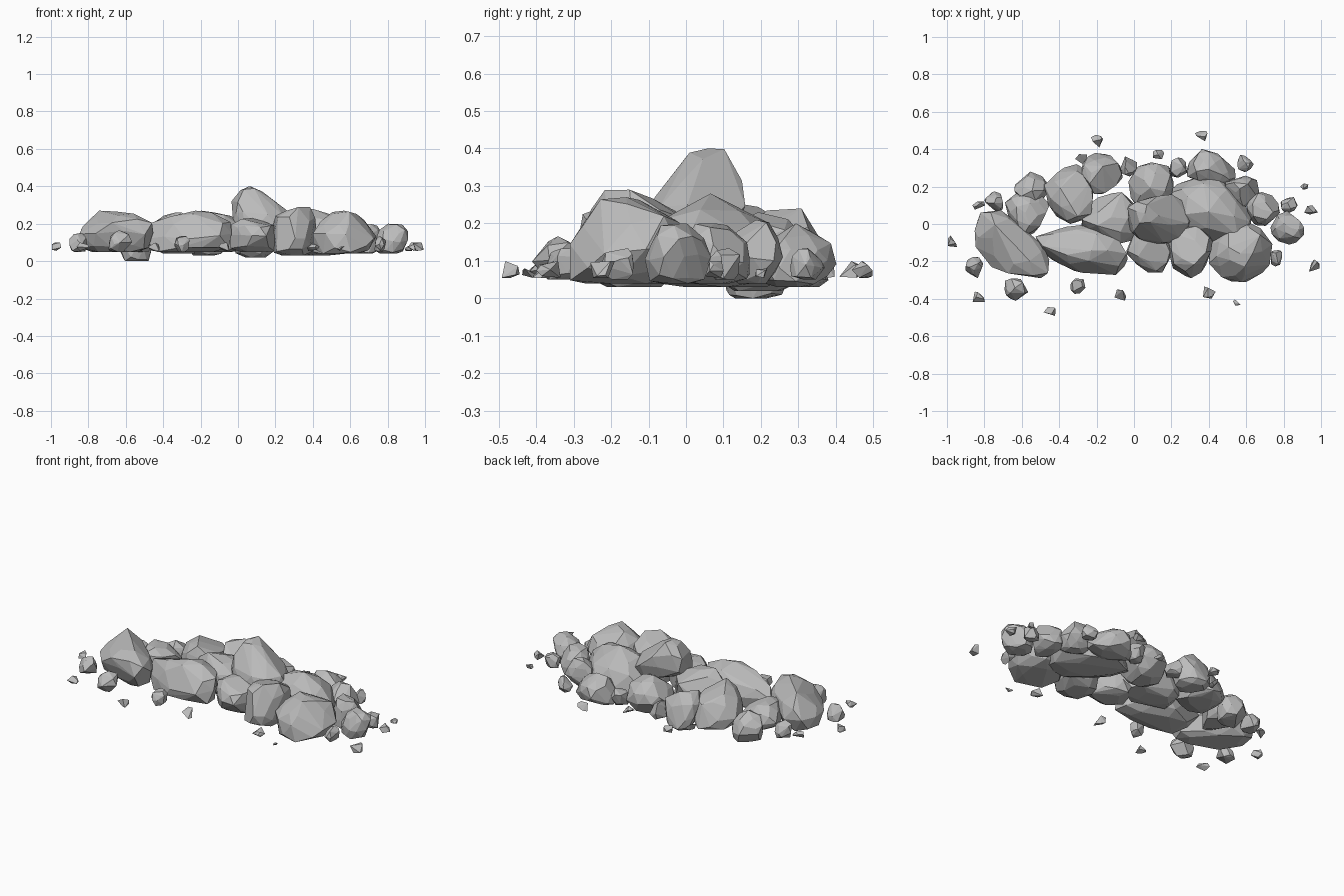
import bpy, bmesh, math, random
from mathutils import Vector, Matrix

random.seed(7)

default_cube = bpy.data.objects.get("Cube")
if default_cube:
    bpy.data.objects.remove(default_cube, do_unlink=True)

# One plain stone material
stone = bpy.data.materials.new("grey stone")
stone.use_nodes = True
stone_colour = (.5, .5, .5, 1)
stone.diffuse_color = stone_colour
shader = stone.node_tree.nodes["Principled BSDF"]
shader.inputs["Base Color"].default_value = stone_colour
shader.inputs["Roughness"].default_value = .9


def random_direction():
    return Vector([random.gauss(0, 1) for _ in range(3)]).normalized()


def chipped_points(chips):
    """Points of a rough ball with flat chips pressed into it."""
    ball = bmesh.new()
    bmesh.ops.create_icosphere(ball, subdivisions=2, radius=1)
    points = [v.co + random_direction() * .09 for v in ball.verts]
    ball.free()
    for _ in range(chips):
        normal = random_direction()
        depth = random.uniform(.68, .88)
        points = [p - normal * max(0, p.dot(normal) - depth) for p in points]
    # Flattened underside
    return [Vector((p.x, p.y, max(p.z, -.6))) for p in points]


def rock(name, x, y, half_length, half_width, low, high, yaw=0,
         corners=None, taper=0, lean=(0, 0)):
    """A faceted stone filling the given box, turned by yaw degrees."""
    points = chipped_points(chips=12)
    if corners:
        points = random.sample(points, corners)
    for p in points:
        p.xy *= 1 - taper * p.z
        p.xy += Vector(lean) * p.z
    # Fit the stone to its box
    lower = [min(p[i] for p in points) for i in range(3)]
    upper = [max(p[i] for p in points) for i in range(3)]
    halves = (half_length, half_width, (high - low) / 2)
    turn = Matrix.Rotation(math.radians(yaw), 3, 'Z')
    centre = Vector((x, y, (low + high) / 2))
    bm = bmesh.new()
    for p in points:
        fitted = Vector([((p[i] - lower[i]) / (upper[i] - lower[i]) * 2 - 1)
                         * halves[i] for i in range(3)])
        bm.verts.new(turn @ fitted + centre)
    hull = bmesh.ops.convex_hull(bm, input=bm.verts)
    spare = {g for g in hull["geom_interior"] + hull["geom_unused"]
             if isinstance(g, bmesh.types.BMVert)}
    bmesh.ops.delete(bm, geom=list(spare), context='VERTS')
    # Merge nearly flat neighbours into broad facets
    bmesh.ops.dissolve_limit(bm, angle_limit=math.radians(6),
                             verts=bm.verts, edges=bm.edges)
    bmesh.ops.recalc_face_normals(bm, faces=bm.faces)
    mesh = bpy.data.meshes.new(name)
    bm.to_mesh(mesh)
    bm.free()
    mesh.materials.append(stone)
    bpy.context.collection.objects.link(bpy.data.objects.new(name, mesh))


# Boulders along the front
rock("front_right_end_boulder", -.66, -.13, .24, .14, .05, .27, yaw=-34)
rock("front_long_boulder", -.28, -.13, .25, .13, .05, .27, yaw=-4)
rock("front_middle_boulder", .08, -.13, .12, .13, .05, .23)
rock("front_narrow_boulder", .3, -.15, .12, .14, .03, .29)
rock("front_left_boulder", .57, -.14, .17, .17, .04, .27)
rock("left_end_boulder", .82, -.02, .09, .09, .04, .2, lean=(.3, 0))

# Boulders in the core of the heap
rock("core_middle_boulder", -.1, .03, .18, .14, .05, .27)
rock("core_left_boulder", .4, .08, .24, .18, .03, .28, yaw=-15)
rock("top_boulder", .14, .02, .17, .13, .16, .4, yaw=10,
     taper=.3, lean=(-.25, .35))

# Boulders along the back
rock("right_side_boulder", -.57, .05, .12, .12, .05, .2)
rock("back_right_boulder", -.55, .19, .09, .09, 0, .18, taper=-.3)
rock("back_tall_boulder", -.35, .16, .13, .16, .04, .26, lean=(0, -.2))
rock("back_outer_boulder", -.17, .27, .11, .11, .03, .24, lean=(0, -.35))
rock("back_middle_boulder", .09, .2, .12, .13, .02, .23)
rock("back_left_boulder", .42, .29, .13, .09, .03, .2, yaw=-25)
rock("back_left_corner_boulder", .58, .18, .1, .08, .04, .21, yaw=-15)
rock("left_side_boulder", .69, .08, .09, .09, .04, .2)

# Loose stones leaning against the heap: place and half width
stones = [(-.75, .12, .05), (-.85, -.23, .05), (-.63, -.35, .06),
          (-.3, -.33, .04), (.24, .3, .05), (-.03, .31, .05),
          (.59, .32, .04), (.83, .1, .04), (.76, -.18, .04)]
for number, (x, y, size) in enumerate(stones):
    rock(f"loose_stone_{number}", x, y, size, size * 1.1, .05,
         .07 + size * 1.6, yaw=number * 40, corners=20)

# Small sharp pebbles scattered around the rim
pebbles = [(-.97, -.1), (-.83, .1), (-.83, -.39), (-.45, -.47),
           (-.07, -.38), (.4, -.37), (.55, -.42), (.96, -.22), (.95, .07),
           (.91, .2), (.36, .47), (.13, .37), (-.2, .45), (-.28, .35)]
for number, (x, y) in enumerate(pebbles):
    size = .02 if y in (.2, -.42) else .033
    rock(f"pebble_{number}", x, y, size, size * .85, .055, .05 + size * 1.5,
         yaw=number * 15 % 60 - 30, corners=8)
